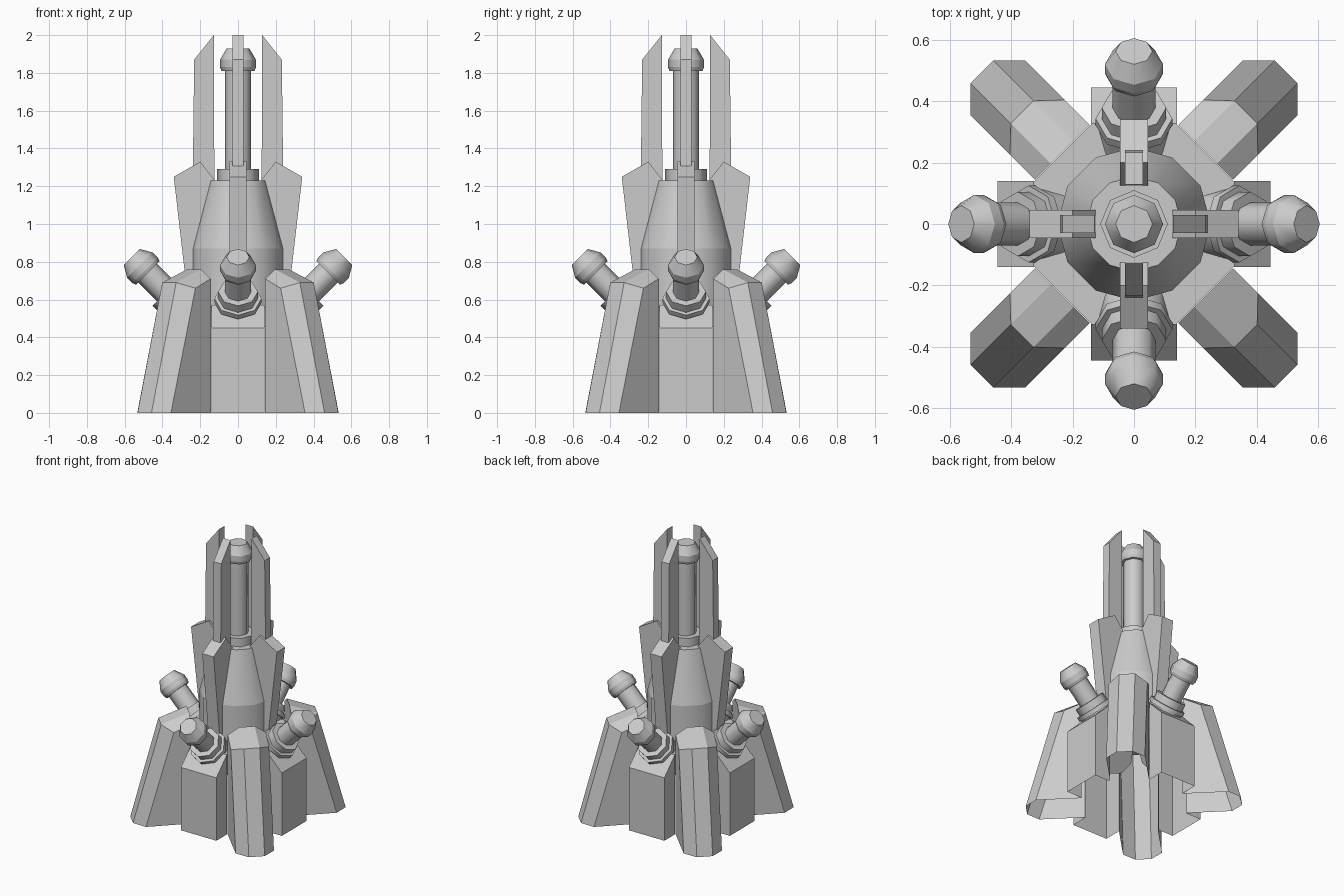
import bpy, bmesh, math
from mathutils import Matrix, Vector

cube = bpy.data.objects.get("Cube")
if cube:
    bpy.data.objects.remove(cube, do_unlink=True)

grey = bpy.data.materials.new("plain_grey")
grey.use_nodes = True
colour = (0.6, 0.6, 0.6, 1)
grey.diffuse_color = colour
grey.node_tree.nodes["Principled BSDF"].inputs["Base Color"].default_value = colour


def finish(name, bm, matrix):
    bmesh.ops.recalc_face_normals(bm, faces=bm.faces)
    mesh = bpy.data.meshes.new(name)
    bm.to_mesh(mesh)
    bm.free()
    mesh.materials.append(grey)
    ob = bpy.data.objects.new(name, mesh)
    ob.matrix_world = matrix
    bpy.context.collection.objects.link(ob)
    return ob


def lathe(name, profile, sides, matrix=Matrix()):
    """Turned part from (radius, height) points, smooth around, sharp at rings."""
    bm = bmesh.new()
    rings = []
    for r, z in profile:
        rings.append([bm.verts.new((r * math.cos(math.tau * i / sides),
                                    r * math.sin(math.tau * i / sides), z))
                      for i in range(sides)])
    for a, b in zip(rings, rings[1:]):
        for i in range(sides):
            j = (i + 1) % sides
            bm.faces.new((a[i], a[j], b[j], b[i])).smooth = True
    for ring in rings:
        for i in range(sides):
            bm.edges.get((ring[i - 1], ring[i])).smooth = False
    bm.faces.new(rings[0])
    bm.faces.new(rings[-1])
    return finish(name, bm, matrix)


def plate(name, profile, half, matrix, open_edges=()):
    """Flat (x, z) outline given thickness along y; listed edges stay open."""
    bm = bmesh.new()
    left = [bm.verts.new((x, half, z)) for x, z in profile]
    right = [bm.verts.new((x, -half, z)) for x, z in profile]
    bm.faces.new(left)
    bm.faces.new(right)
    n = len(profile)
    for i in range(n):
        if i not in open_edges:
            j = (i + 1) % n
            bm.faces.new((left[i], left[j], right[j], right[i]))
    return finish(name, bm, matrix)


def buttress(name, matrix):
    """Hollow leaning leg with bevelled corners and a sloped roof."""
    bm = bmesh.new()
    wide, thin, inner = 0.126, 0.052, 0.33

    def pair(x, half, z):
        return [bm.verts.new((x, s * half, z)) for s in (-1, 1)]
    foot_in, foot_side, foot_out = pair(inner, wide, 0), pair(0.628, wide, 0), pair(0.70, thin, 0)
    top_in, top_side, top_out = pair(inner, wide, 0.71), pair(0.445, wide, 0.66), pair(0.515, thin, 0.69)
    ridge, sill = pair(inner, thin, 0.76), pair(inner, wide, 0.57)
    for k in (0, 1):
        bm.faces.new((foot_in[k], foot_side[k], top_side[k], top_in[k], sill[k]))
        bm.faces.new((foot_side[k], foot_out[k], top_out[k], top_side[k]))
        bm.faces.new((top_in[k], top_side[k], top_out[k], ridge[k]))
    bm.faces.new((foot_out[0], foot_out[1], top_out[1], top_out[0]))
    bm.faces.new((ridge[0], ridge[1], top_out[1], top_out[0]))
    bm.faces.new((sill[0], top_in[0], ridge[0], ridge[1], top_in[1], sill[1]))
    return finish(name, bm, matrix)


# Deck between the legs
bm = bmesh.new()
bmesh.ops.create_circle(bm, cap_ends=True, segments=8, radius=0.355,
                        matrix=Matrix.Translation((0, 0, 0.57)) @ Matrix.Rotation(math.pi / 8, 4, 'Z'))
deck = finish("deck", bm, Matrix())
if deck.data.polygons[0].normal.z < 0:
    deck.data.flip_normals()

# Tower body and the upright barrel
lathe("tower_body", [(0.25, 0.57), (0.25, 0.87), (0.155, 1.23)], 12)
lathe("main_barrel", [(0.11, 1.22), (0.11, 1.29), (0.07, 1.29), (0.07, 1.81),
                      (0.088, 1.81), (0.095, 1.83), (0.095, 1.87), (0.06, 1.93)], 8)

sides = ("left", "back", "right", "front")
for i, side in enumerate(sides):
    turn = Matrix.Rotation(i * math.pi / 2, 4, 'Z')
    # Base block with a sloped top
    plate(side + "_block", [(0.325, 0), (0.445, 0), (0.445, 0.45), (0.325, 0.57)],
          0.14, turn, open_edges=(0, 3))
    # Two stacked blades
    plate(side + "_lower_blade", [(0.1, 0.57), (0.262, 0.57), (0.34, 1.25),
                                  (0.2, 1.33), (0.125, 1.235)], 0.045, turn)
    plate(side + "_upper_blade", [(0.125, 1.2), (0.24, 1.2), (0.232, 1.87),
                                  (0.128, 2.0)], 0.03, turn)
    # Tilted side barrel, measured back from its tip
    tilt = turn @ Matrix.Translation((0.5625, 0, 0.825)) @ Matrix.Rotation(math.pi / 4, 4, 'Y')
    lathe(side + "_barrel", [(0.115, -0.56), (0.115, -0.34), (0.125, -0.34), (0.125, -0.31),
                             (0.105, -0.31), (0.105, -0.26), (0.07, -0.26), (0.07, -0.12),
                             (0.088, -0.12), (0.095, -0.1), (0.095, -0.06), (0.06, 0)], 8, tilt)
    # Leg on the diagonal
    buttress(side + "_leg", turn @ Matrix.Rotation(math.pi / 4, 4, 'Z'))
